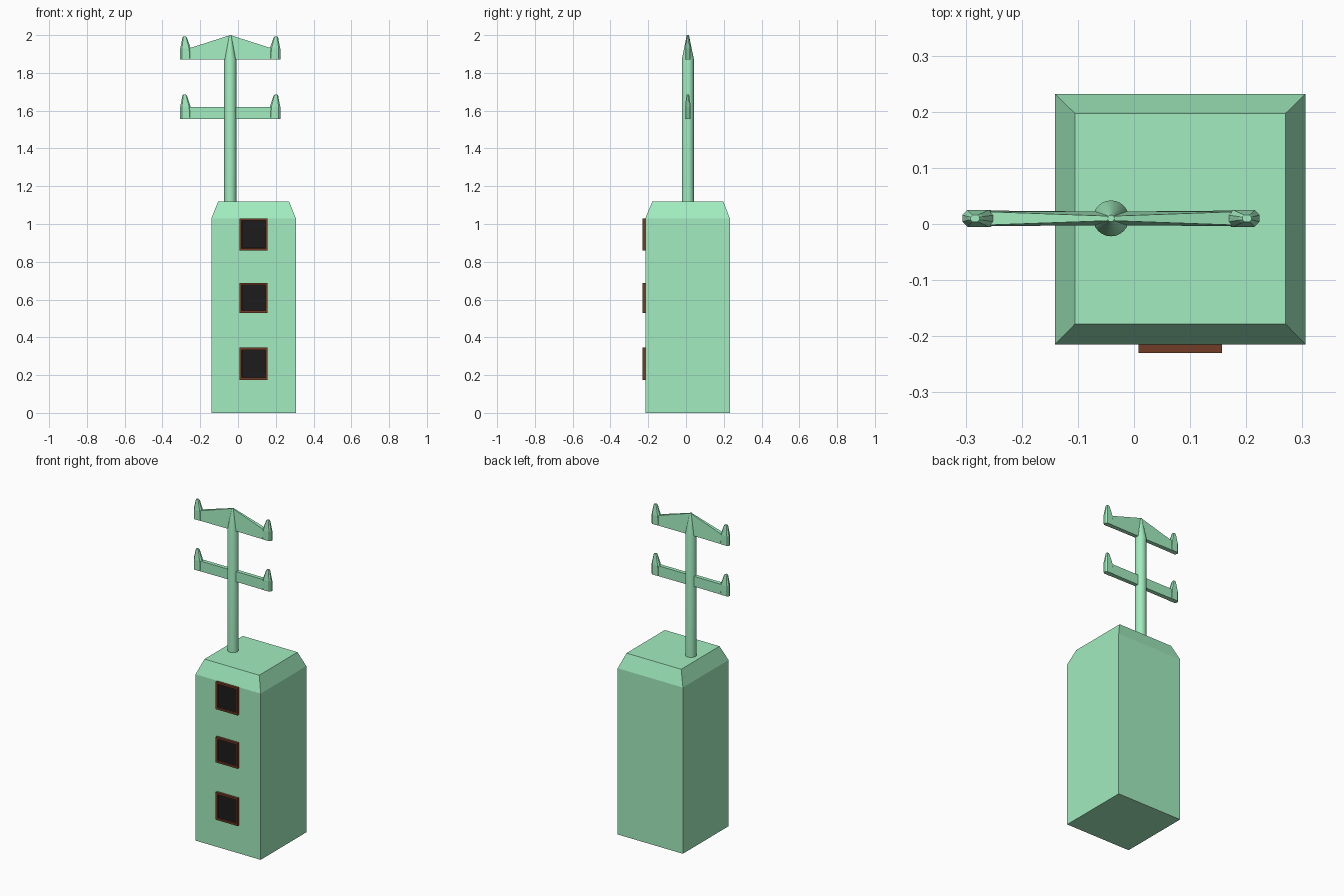
import bpy, bmesh, math
from mathutils import Vector

if "Cube" in bpy.data.objects:
    bpy.data.objects.remove(bpy.data.objects["Cube"])


def material(name, color):
    m = bpy.data.materials.new(name)
    m.diffuse_color = (*color, 1)
    m.use_nodes = True
    m.node_tree.nodes["Principled BSDF"].inputs["Base Color"].default_value = m.diffuse_color
    return m


GREEN = material("pale_green", (0.36, 0.84, 0.52))
BROWN = material("brown_frame", (0.17, 0.045, 0.02))
DARK = material("dark_pane", (0.012, 0.012, 0.012))
PX, PY = -0.041, 0.01      # pole axis


def finish(name, bm, *mats):
    bmesh.ops.recalc_face_normals(bm, faces=bm.faces)
    me = bpy.data.meshes.new(name)
    bm.to_mesh(me)
    bm.free()
    ob = bpy.data.objects.new(name, me)
    bpy.context.collection.objects.link(ob)
    for m in mats:
        me.materials.append(m)
    return ob


def loft(bm, rings):
    """Skin a stack of equal-length rings and cap both ends."""
    rings = [[bm.verts.new(p) for p in r] for r in rings]
    for a, b in zip(rings, rings[1:]):
        n = len(a)
        for i in range(n):
            bm.faces.new((a[i], a[(i + 1) % n], b[(i + 1) % n], b[i]))
    bm.faces.new(rings[0])
    bm.faces.new(rings[-1])


def rect(x0, x1, y0, y1, z):
    return [(x0, y0, z), (x1, y0, z), (x1, y1, z), (x0, y1, z)]


def circle(r, z, n=24):
    return [(PX + r * math.cos(2 * math.pi * i / n),
             PY + r * math.sin(2 * math.pi * i / n), z) for i in range(n)]


# Tower block with sloped roof edge
bm = bmesh.new()
loft(bm, [rect(-0.141, 0.306, -0.215, 0.232, 0),
          rect(-0.141, 0.306, -0.215, 0.232, 1.03),
          rect(-0.105, 0.27, -0.178, 0.197, 1.12)])
finish("tower_block", bm, GREEN)

# Windows: brown frame with a recessed dark pane
for label, z0, z1 in (("lower", 0.175, 0.345), ("middle", 0.53, 0.688), ("upper", 0.86, 1.03)):
    bm = bmesh.new()
    loft(bm, [rect(0.008, 0.157, -0.23, -0.214, z0), rect(0.008, 0.157, -0.23, -0.214, z1)])
    bmesh.ops.recalc_face_normals(bm, faces=bm.faces)
    front = min(bm.faces, key=lambda f: f.calc_center_median().y)
    bmesh.ops.inset_region(bm, faces=[front], thickness=0.016)
    bmesh.ops.inset_region(bm, faces=[front], thickness=0.001, depth=-0.009)
    front.material_index = 1
    finish(label + "_window", bm, BROWN, DARK)

# Pole with pointed tip
bm = bmesh.new()
loft(bm, [circle(0.032, 1.11), circle(0.032, 1.87), circle(0.006, 2.0)])
pole = finish("pole", bm, GREEN)
bpy.context.view_layer.objects.active = pole
pole.select_set(True)
bpy.ops.object.shade_smooth_by_angle(angle=math.radians(30))
# keep the tip crease readable
pole.select_set(False)


def prong_ring(side, x_in, x_out, w, z):
    """Bevelled rectangle in plan, distances measured from the pole axis."""
    c = min(w * 0.6, (x_out - x_in) * 0.3)
    pts = [(x_in + c, -w), (x_out - c, -w), (x_out, -w + c), (x_out, w - c),
           (x_out - c, w), (x_in + c, w), (x_in, w - c), (x_in, -w + c)]
    return [(PX + side * x, PY + y, z) for x, y in pts]


def crossarm(name, z0, shoulder, tip, z_mid, w_mid):
    bm = bmesh.new()
    for s in (-1, 1):
        # upright prong at the arm end
        loft(bm, [prong_ring(s, 0.205, 0.265, 0.015, z0),
                  prong_ring(s, 0.209, 0.265, 0.015, shoulder),
                  prong_ring(s, 0.228, 0.254, 0.008, tip - 0.008),
                  prong_ring(s, 0.234, 0.25, 0.006, tip)])
        # beam from the pole out to the prong
        sections = []
        for d, w, wt, zt in ((0, 0.012, w_mid, z_mid), (0.225, 0.014, 0.012, shoulder)):
            x = PX + s * d
            sections.append([(x, PY - w, z0), (x, PY + w, z0),
                             (x, PY + wt, zt), (x, PY - wt, zt)])
        loft(bm, sections)
    finish(name, bm, GREEN)


crossarm("upper_crossarm", 1.87, 1.928, 1.992, 2.0, 0.004)
crossarm("lower_crossarm", 1.557, 1.62, 1.685, 1.62, 0.012)
